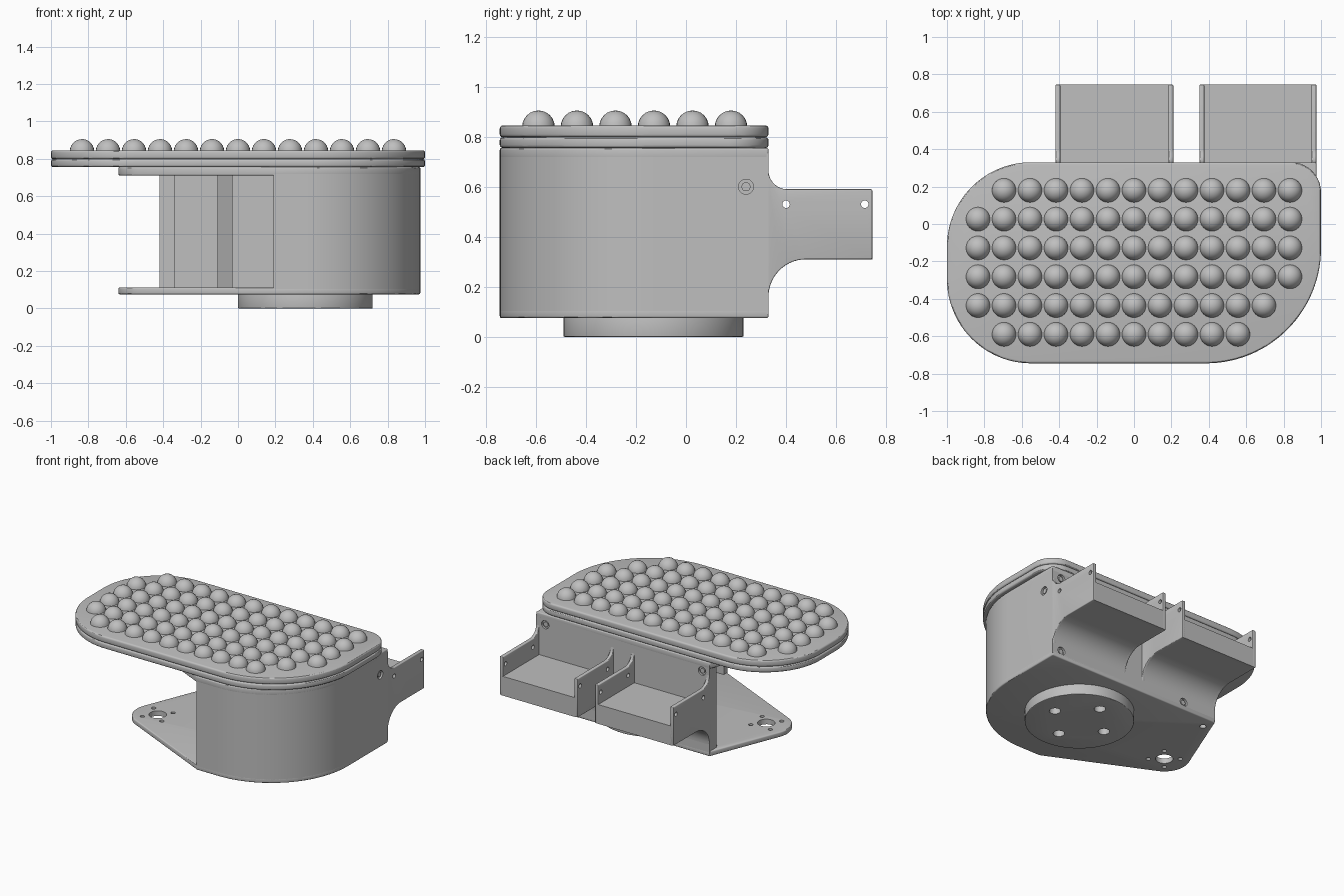
import bpy, bmesh
from math import cos, sin, radians, pi
from mathutils import Matrix, Vector, geometry

if "Cube" in bpy.data.objects:
    bpy.data.objects.remove(bpy.data.objects["Cube"])

grey = bpy.data.materials.new("plain_grey")
grey.use_nodes = True
COLOUR = (0.52, 0.52, 0.52, 1)
grey.diffuse_color = COLOUR
for node in grey.node_tree.nodes:
    if node.type == 'BSDF_PRINCIPLED':
        node.inputs["Base Color"].default_value = COLOUR
        node.inputs["Roughness"].default_value = 0.6


def arc(cx, cy, r, a0, a1, n=16):
    return [(cx + r * cos(radians(a0 + (a1 - a0) * i / n)),
             cy + r * sin(radians(a0 + (a1 - a0) * i / n))) for i in range(n + 1)]


def make(name, bm):
    bmesh.ops.recalc_face_normals(bm, faces=bm.faces[:])
    mesh = bpy.data.meshes.new(name)
    bm.to_mesh(mesh)
    bm.free()
    mesh.materials.append(grey)
    obj = bpy.data.objects.new(name, mesh)
    bpy.context.collection.objects.link(obj)
    return obj


def activate(obj):
    bpy.ops.object.select_all(action='DESELECT')
    obj.select_set(True)
    bpy.context.view_layer.objects.active = obj


def prism(name, outline, low, high, axis='Z', bevel=0.0):
    """Extrude an outline; axis X takes (y, z) points, axis Z takes (x, y)."""
    bm = bmesh.new()
    place = (lambda u, v: (low, u, v)) if axis == 'X' else (lambda u, v: (u, v, low))
    face = bm.faces.new([bm.verts.new(place(u, v)) for u, v in outline])
    res = bmesh.ops.extrude_face_region(bm, geom=[face])
    move = Vector((high - low, 0, 0) if axis == 'X' else (0, 0, high - low))
    bmesh.ops.translate(bm, vec=move,
                        verts=[g for g in res["geom"] if isinstance(g, bmesh.types.BMVert)])
    obj = make(name, bm)
    if bevel:
        mod = obj.modifiers.new("soft_edge", 'BEVEL')
        mod.width, mod.segments, mod.limit_method = bevel, 3, 'ANGLE'
        mod.angle_limit = radians(40)
        activate(obj)
        bpy.ops.object.modifier_apply(modifier=mod.name)
    return obj


def drill(obj, holes):
    """Cut cylinders given as (centre, radius, depth, axis)."""
    bm = bmesh.new()
    turn = {'X': Matrix.Rotation(pi / 2, 4, 'Y'), 'Y': Matrix.Rotation(pi / 2, 4, 'X'),
            'Z': Matrix.Identity(4)}
    for centre, r, depth, axis in holes:
        bmesh.ops.create_cone(bm, cap_ends=True, segments=24, radius1=r, radius2=r, depth=depth,
                              matrix=Matrix.Translation(centre) @ turn[axis])
    cutter = make("hole_cutter", bm)
    cutter.hide_render = True
    mod = obj.modifiers.new("holes", 'BOOLEAN')
    mod.operation, mod.solver, mod.object = 'DIFFERENCE', 'EXACT', cutter
    activate(obj)
    bpy.ops.object.modifier_apply(modifier=mod.name)
    bpy.data.objects.remove(cutter)


def smooth(obj):
    activate(obj)
    bpy.ops.object.shade_smooth_by_angle(angle=radians(30))


parts = []
FRONT, BACK, RIGHT, LEFT = -0.745, 0.33, 0.975, -0.42
HUB = (0.36, -0.13)
TIP = (-0.47, -0.25)

# Top pad: two stacked layers with a groove between them
pad = (arc(0.385, -0.13, 0.615, -90, 0, 28) + arc(0.84, 0.17, 0.16, 0, 90, 10)
       + arc(-0.55, -0.12, 0.45, 90, 180, 24) + arc(-0.55, -0.295, 0.45, 180, 270, 24))
parts.append(prism("pad_lower_layer", pad, 0.755, 0.798, bevel=0.012))
parts.append(prism("pad_upper_layer", pad, 0.798, 0.845, bevel=0.012))

# Domes on the pad: first column and number per row, from back to front
STEP = 0.139
bm = bmesh.new()
for row, (first, count) in enumerate([(1, 12), (0, 13), (0, 13), (0, 13), (0, 12), (1, 10)]):
    for i in range(count):
        spot = Vector(((first + i - 6) * STEP, 0.18 - row * 0.154, 0.84))
        bmesh.ops.create_uvsphere(bm, u_segments=24, v_segments=12, radius=0.065,
                                  matrix=Matrix.Translation(spot))
bmesh.ops.delete(bm, geom=[v for v in bm.verts if v.co.z < 0.835], context='VERTS')
parts.append(make("pad_domes", bm))

# Floor and roof of the housing, sharing one outline with a rounded tip
points = (arc(*TIP, 0.17, 0, 360, 48) + arc(*HUB, 0.615, -90, 0, 28)
          + [(0.19, FRONT), (RIGHT, BACK), (LEFT, BACK)])
outline = [points[i] for i in geometry.convex_hull_2d([Vector(p) for p in points])]
floor = prism("housing_floor", outline, 0.075, 0.112, bevel=0.008)
roof = prism("housing_roof", outline, 0.71, 0.755, bevel=0.008)
tip_holes = [((*TIP, 0.09), 0.058, 0.2, 'Z'), ((-0.39, 0.24, 0.09), 0.022, 0.2, 'Z')]
for k in range(4):
    a = radians(50 + 90 * k)
    tip_holes.append(((TIP[0] + 0.105 * cos(a), TIP[1] + 0.105 * sin(a), 0.09), 0.015, 0.2, 'Z'))
drill(floor, tip_holes)
parts += [floor, roof]

# Housing wall, open on the left, ending in a corner post
T = 0.04
wall = ([(0.19, FRONT)] + arc(*HUB, 0.615, -90, 0, 28) + [(RIGHT, BACK), (LEFT, BACK),
        (LEFT, BACK - 0.08), (-0.34, BACK - 0.08), (-0.34, BACK - T), (RIGHT - T, BACK - T)]
        + arc(*HUB, 0.615 - T, 0, -90, 28) + [(0.19, FRONT + T)])
shell = prism("housing_wall", wall, 0.09, 0.735)
screws = []
for x, z in [(0.9, 0.68), (-0.36, 0.68), (0.9, 0.13), (-0.15, 0.13)]:
    screws.append(((x, BACK, z), 0.03, 0.03, 'Y'))
screws.append(((RIGHT, 0.24, 0.6), 0.03, 0.03, 'X'))
drill(shell, screws)
parts.append(shell)

# Screw heads inside the recesses
bm = bmesh.new()
for centre, r, depth, axis in screws:
    rot = Matrix.Rotation(pi / 2, 4, 'Y' if axis == 'X' else 'X')
    inward = Vector((-0.012, 0, 0) if axis == 'X' else (0, -0.012, 0))
    bmesh.ops.create_cone(bm, cap_ends=True, segments=20, radius1=0.018, radius2=0.018, depth=0.014,
                          matrix=Matrix.Translation(Vector(centre) + inward) @ rot)
parts.append(make("screw_heads", bm))

# Inner rib on the back wall
parts.append(prism("inner_rib", [(-0.11, 0.3), (-0.03, 0.3), (-0.03, 0.26), (-0.11, 0.22)],
                   0.1, 0.72))

# Two rear trays: thick curved floor with thin side walls
under = [(0.31, 0.16)] + arc(0.48, 0.16, 0.15, 180, 90, 14) + [(0.745, 0.31)]
tray = under + [(0.745, 0.45), (0.31, 0.45)]
cheek = (under + [(0.745, 0.59)] + arc(0.405, 0.665, 0.075, 270, 180, 10) + [(0.31, 0.665)])
slots = [((0.28, y + d, 0.53), 0.015, 1.6, 'X') for y in (0.4, 0.715) for d in (0,)]
for side, x0, x1 in (("right", LEFT, 0.21), ("left", 0.35, RIGHT)):
    parts.append(prism(side + "_tray_floor", tray, x0 + 0.012, x1 - 0.012, 'X'))
    for place, a in (("outer" if side == "right" else "inner", x0),
                     ("inner" if side == "right" else "outer", x1 - 0.026)):
        plate = prism(f"{side}_tray_{place}_wall", cheek, a, a + 0.026, 'X', bevel=0.005)
        drill(plate, slots)
        parts.append(plate)

# Round mounting foot with four holes
foot = prism("mounting_foot", arc(*HUB, 0.36, 0, 360, 64)[:-1], 0.0, 0.08, bevel=0.004)
drill(foot, [((HUB[0] + 0.21 * cos(k * pi / 2), HUB[1] + 0.21 * sin(k * pi / 2), 0.0),
              0.038, 0.12, 'Z') for k in range(4)])
parts.append(foot)

for part in parts:
    smooth(part)
